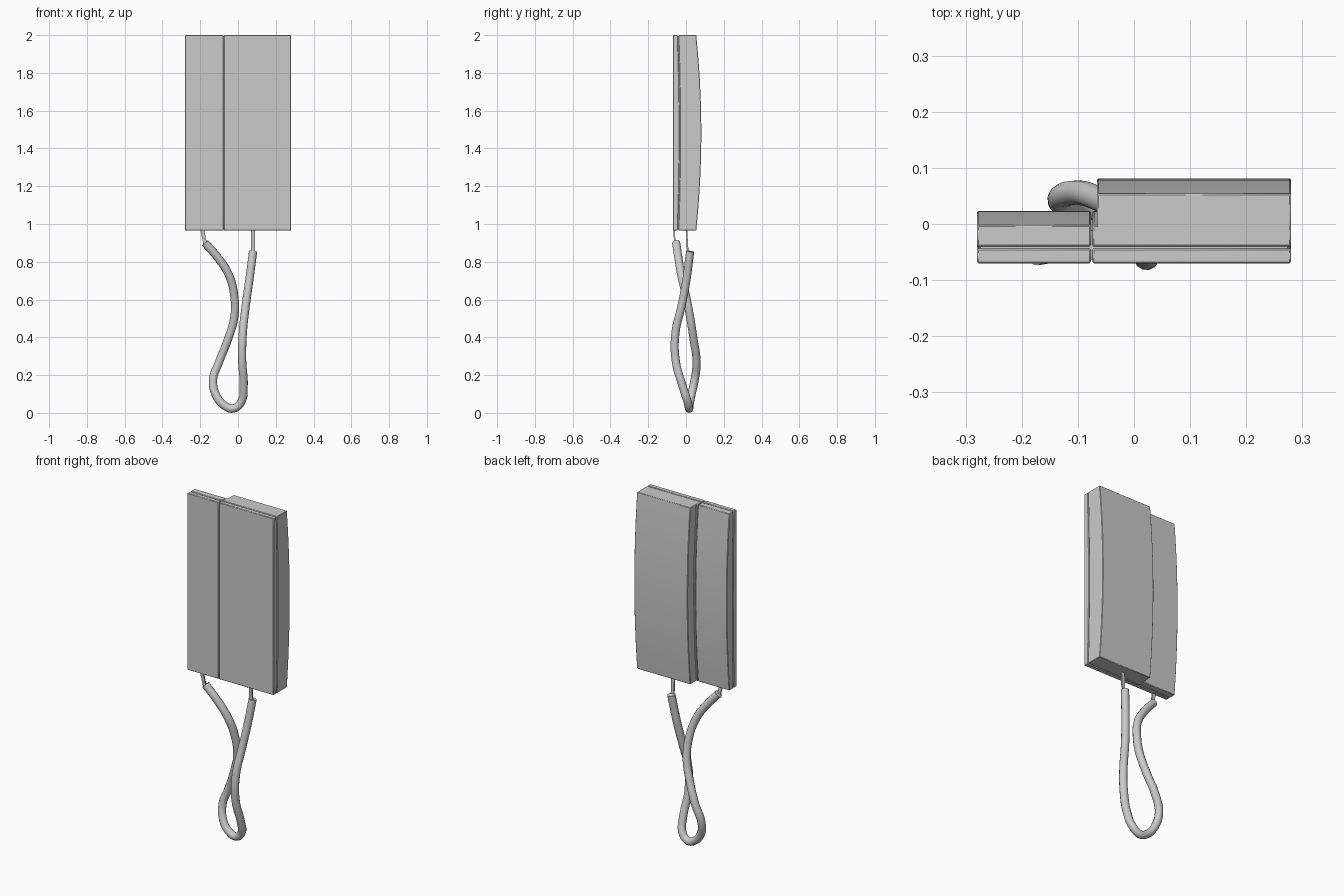
import bpy, bmesh

if "Cube" in bpy.data.objects:
    bpy.data.objects.remove(bpy.data.objects["Cube"])

Z0, Z1, N = 0.965, 2.0, 20
FRONT = -0.07


def bulge(y_end, y_mid):
    """Shallow bow along the height: list of (y, z) from bottom to top."""
    pts = []
    for i in range(N + 1):
        t = 2 * i / N - 1
        pts.append((y_end + (y_mid - y_end) * (1 - t * t), Z0 + (Z1 - Z0) * i / N))
    return pts


def smooth(ob, angle=0.45):
    bpy.ops.object.select_all(action='DESELECT')
    ob.select_set(True)
    bpy.context.view_layer.objects.active = ob
    bpy.ops.object.shade_smooth_by_angle(angle=angle)


def slab(name, x0, x1, front, back, bevel=0.0025):
    """Side profile between two bowed lines, extruded along x."""
    loop = front + back[::-1]
    bm = bmesh.new()
    a = [bm.verts.new((x0, y, z)) for y, z in loop]
    b = [bm.verts.new((x1, y, z)) for y, z in loop]
    n = len(front)
    for i in range(n - 1):  # end caps as quad strips
        j, k = 2 * n - 1 - i, 2 * n - 2 - i
        bm.faces.new((a[i], a[i + 1], a[k], a[j]))
        bm.faces.new((b[i], b[j], b[k], b[i + 1]))
    for i in range(len(loop)):
        j = (i + 1) % len(loop)
        bm.faces.new((a[i], b[i], b[j], a[j]))
    bmesh.ops.recalc_face_normals(bm, faces=bm.faces)
    me = bpy.data.meshes.new(name)
    bm.to_mesh(me)
    bm.free()
    ob = bpy.data.objects.new(name, me)
    bpy.context.collection.objects.link(ob)
    smooth(ob)
    if bevel:
        mod = ob.modifiers.new("edge", 'BEVEL')
        mod.width, mod.segments, mod.limit_method = bevel, 1, 'ANGLE'
    return ob


# Wall plates, cradle and handset share the same bowed seam
flat = bulge(FRONT, FRONT)
seam_front = bulge(-0.044, -0.035)
seam_back = bulge(-0.040, -0.031)
slab("cradle_plate", -0.28, -0.077, flat, seam_front)
slab("handset_plate", -0.074, 0.28, flat, seam_front)
slab("cradle_cover", -0.28, -0.077, seam_back, bulge(-0.002, 0.023))
slab("handset_cover", -0.074, 0.28, seam_back, bulge(-0.002, 0.023))
slab("handset_body", -0.066, 0.28, seam_back, bulge(0.054, 0.081))

# Recessed core closes the seams between the shells
core = slab("inner_core", -0.274, 0.274, bulge(-0.064, -0.064), bulge(-0.012, 0.01), 0)
for v in core.data.vertices:
    v.co.z = 1.4825 + (v.co.z - 1.4825) * 0.99


def cable(name, pts, radius):
    cu = bpy.data.curves.new(name, 'CURVE')
    cu.dimensions = '3D'
    cu.bevel_depth, cu.bevel_resolution = radius, 4
    cu.resolution_u, cu.use_fill_caps = 5, True
    sp = cu.splines.new('BEZIER')
    sp.bezier_points.add(len(pts) - 1)
    for bp, p in zip(sp.bezier_points, pts):
        bp.co = p
        bp.handle_left_type = bp.handle_right_type = 'AUTO'
    ob = bpy.data.objects.new(name, cu)
    bpy.context.collection.objects.link(ob)
    bpy.ops.object.select_all(action='DESELECT')
    ob.select_set(True)
    bpy.context.view_layer.objects.active = ob
    bpy.ops.object.convert(target='MESH')
    ob = bpy.context.view_layer.objects.active
    smooth(ob, 0.9)
    return ob


# Hanging cord loop from the cradle to the handset
cable("cord", [
    (-0.175, -0.052, 0.90), (-0.105, -0.040, 0.82), (-0.048, -0.025, 0.73),
    (-0.020, 0.000, 0.62), (-0.020, 0.022, 0.505), (-0.053, 0.040, 0.39),
    (-0.100, 0.056, 0.27), (-0.132, 0.046, 0.175), (-0.112, 0.026, 0.085),
    (-0.070, 0.018, 0.038), (-0.025, 0.016, 0.023), (0.018, 0.008, 0.06),
    (0.030, -0.016, 0.135), (0.022, -0.055, 0.28), (0.026, -0.055, 0.43),
    (0.040, -0.025, 0.56), (0.058, 0.000, 0.69), (0.080, 0.022, 0.855)], 0.022)


def lead(name, top, bottom, hx=0.010, hy=0.004):
    """Thin flat lead joining the cord to the case."""
    bm = bmesh.new()
    bmesh.ops.create_cube(bm, size=2)
    for v in bm.verts:
        c = top if v.co.z > 0 else bottom
        v.co = (c[0] + v.co.x * hx, c[1] + v.co.y * hy, c[2])
    me = bpy.data.meshes.new(name)
    bm.to_mesh(me)
    bm.free()
    bpy.context.collection.objects.link(bpy.data.objects.new(name, me))


lead("cradle_lead", (-0.190, -0.064, 0.975), (-0.172, -0.058, 0.885))
lead("handset_lead", (0.080, 0.002, 0.975), (0.080, 0.010, 0.84))
